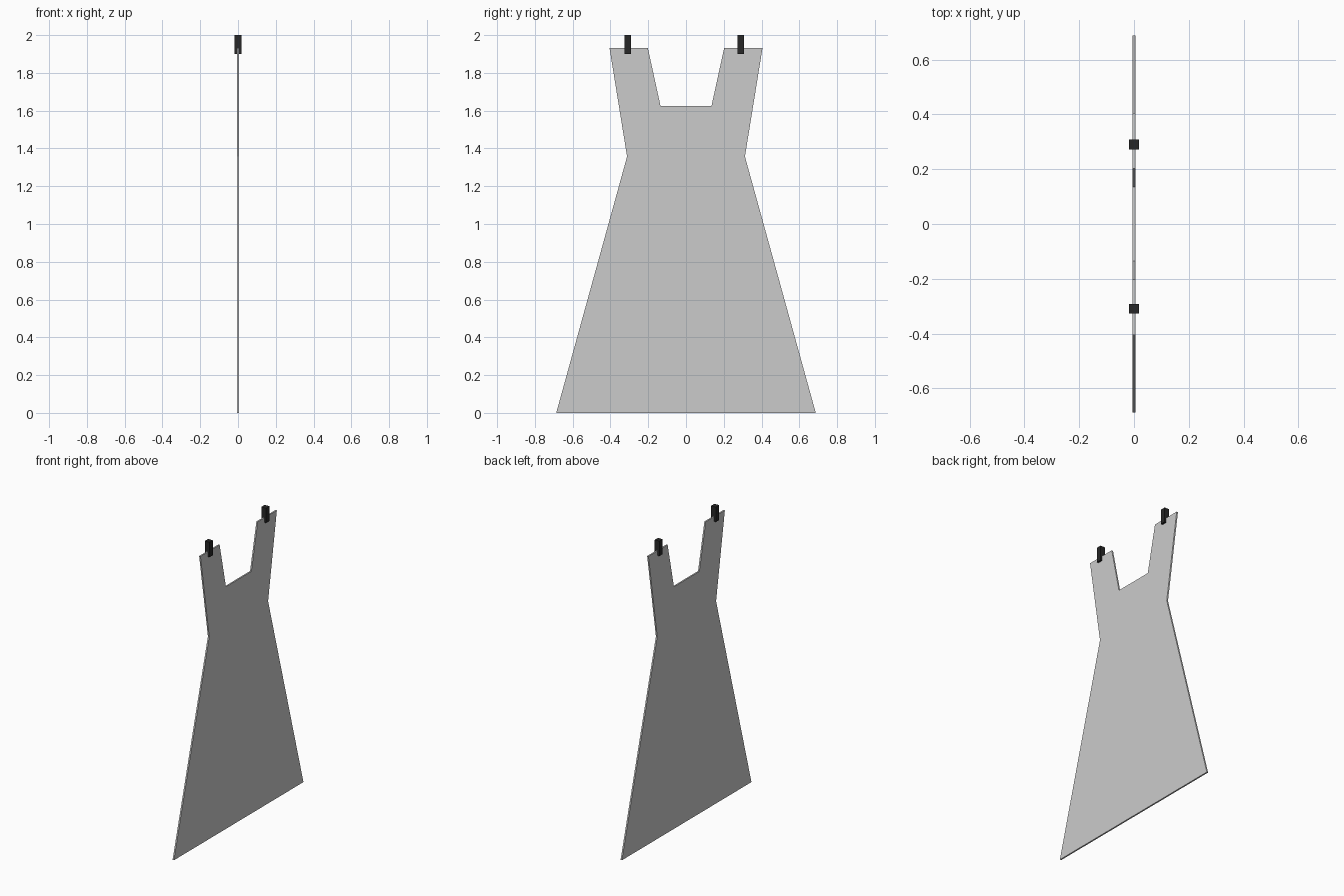
import bpy, bmesh

if "Cube" in bpy.data.objects:
    bpy.data.objects.remove(bpy.data.objects["Cube"])

THICK = 0.01


def make_object(name, bm, mat=None):
    bmesh.ops.recalc_face_normals(bm, faces=bm.faces)
    mesh = bpy.data.meshes.new(name)
    bm.to_mesh(mesh)
    bm.free()
    obj = bpy.data.objects.new(name, mesh)
    bpy.context.collection.objects.link(obj)
    if mat:
        mesh.materials.append(mat)
    return obj


# Flat dress panel: half outline (y, z), mirrored and extruded along x
half = [(0.687, 0), (0.312, 1.357), (0.405, 1.932), (0.202, 1.932), (0.135, 1.625)]
outline = half + [(-y, z) for y, z in reversed(half)]
bm = bmesh.new()
face = bm.faces.new([bm.verts.new((-THICK / 2, y, z)) for y, z in outline])
ext = bmesh.ops.extrude_face_region(bm, geom=[face])
bmesh.ops.translate(bm, vec=(THICK, 0, 0),
                    verts=[v for v in ext["geom"] if isinstance(v, bmesh.types.BMVert)])
make_object("dress_panel", bm)

# Dark hanging clips on the shoulder straps
dark = bpy.data.materials.new("dark_clip")
dark.diffuse_color = (0.02, 0.02, 0.02, 1)
dark.use_nodes = True
dark.node_tree.nodes["Principled BSDF"].inputs["Base Color"].default_value = dark.diffuse_color
for name, y in (("left_clip", -0.309), ("right_clip", 0.29)):
    bm = bmesh.new()
    bmesh.ops.create_cube(bm, size=1)
    bmesh.ops.scale(bm, vec=(0.035, 0.035, 0.1), verts=bm.verts)
    bmesh.ops.translate(bm, vec=(0, y, 1.95), verts=bm.verts)
    make_object(name, bm, dark)
